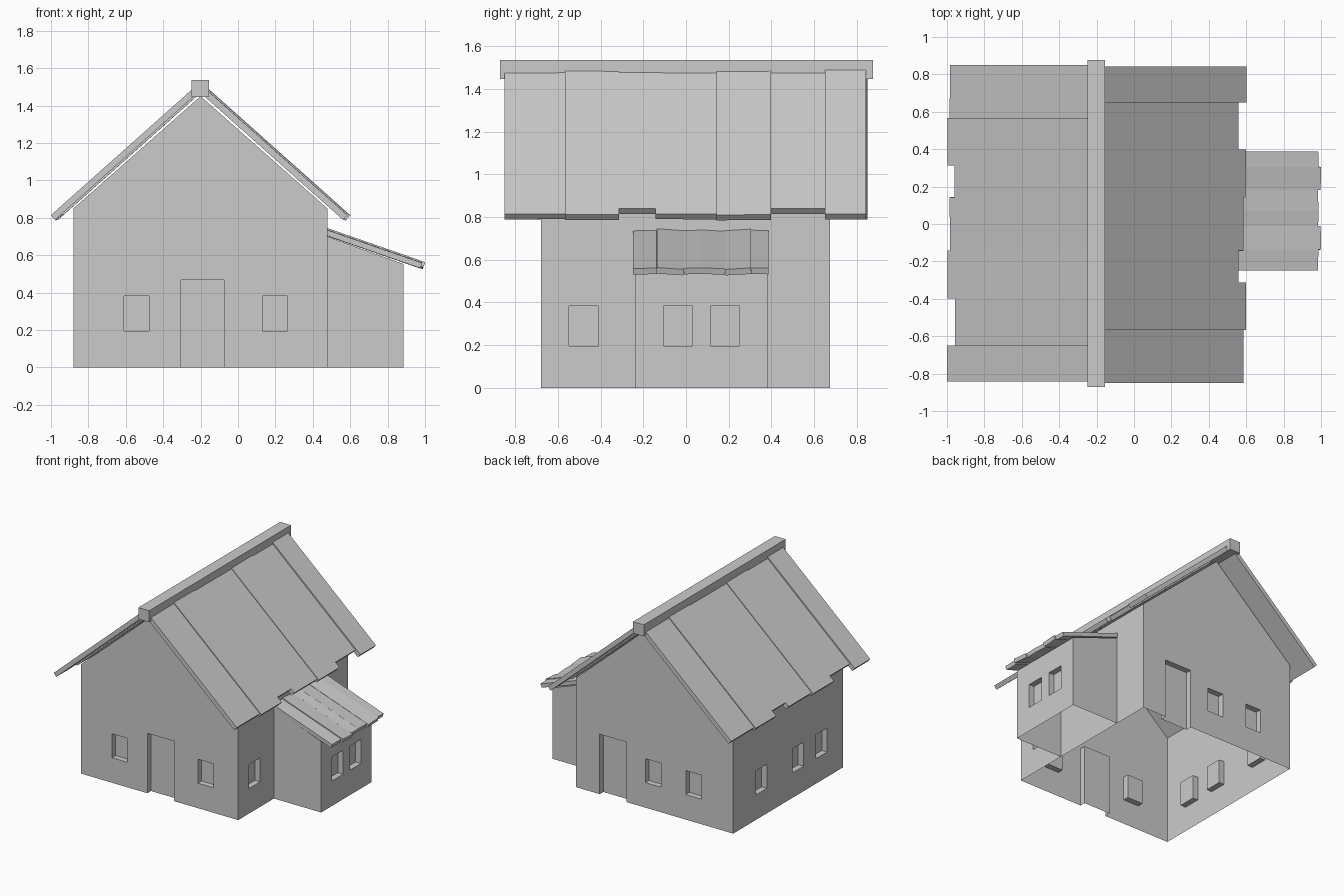
import bpy, bmesh, math
from mathutils import Matrix, Vector

if "Cube" in bpy.data.objects:
    bpy.data.objects.remove(bpy.data.objects["Cube"])

RIDGE_X = -0.2
DEPTH = 0.045


def finish(name, bm):
    bmesh.ops.recalc_face_normals(bm, faces=bm.faces)
    me = bpy.data.meshes.new(name)
    bm.to_mesh(me)
    bm.free()
    ob = bpy.data.objects.new(name, me)
    bpy.context.collection.objects.link(ob)
    return ob


def add_box(bm, lo, hi, mat=Matrix.Identity(4)):
    lo, hi = Vector(lo), Vector(hi)
    size = hi - lo
    m = mat @ Matrix.Translation((lo + hi) / 2) @ Matrix.Diagonal((*size, 1))
    bmesh.ops.create_cube(bm, size=1, matrix=m)


def shell(name, profile, y0, y1, recesses, drop):
    """Extrude an xz profile along y, press in the recesses, remove unwanted faces."""
    bm = bmesh.new()
    f = bm.faces.new([bm.verts.new((x, y0, z)) for x, z in profile])
    ext = bmesh.ops.extrude_face_region(bm, geom=[f])["geom"]
    bmesh.ops.translate(bm, vec=(0, y1 - y0, 0),
                        verts=[v for v in ext if isinstance(v, bmesh.types.BMVert)])
    ob = finish(name, bm)
    bm = bmesh.new()
    for lo, hi in recesses:
        add_box(bm, lo, hi)
    cutter = finish(name + "_cutter", bm)
    cutter.hide_render = True
    mod = ob.modifiers.new("recesses", 'BOOLEAN')
    mod.operation, mod.object, mod.solver = 'DIFFERENCE', cutter, 'EXACT'
    deps = bpy.context.evaluated_depsgraph_get()
    bm = bmesh.new()
    bm.from_mesh(bpy.data.meshes.new_from_object(ob.evaluated_get(deps)))
    ob.modifiers.clear()
    bpy.data.objects.remove(cutter)
    gone = [f for f in bm.faces if drop(f.calc_center_median(), f.normal)]
    bmesh.ops.delete(bm, geom=gone, context='FACES')
    bm.to_mesh(ob.data)
    bm.free()
    return ob


# Openings: the wall's outer plane, its inward direction, and the span along it
def opening_y(a, b, wall, inward, z0=0.195, z1=0.382):
    ys = sorted((wall - inward * 0.1, wall + inward * DEPTH))
    return (a, ys[0], z0), (b, ys[1], z1)


def opening_x(a, b, wall, inward, z0=0.195, z1=0.382):
    xs = sorted((wall - inward * 0.1, wall + inward * DEPTH))
    return (xs[0], a, z0), (xs[1], b, z1)


# Main house walls, open underneath
X0, X1, Y0, Y1 = -0.88, 0.478, -0.68, 0.675
cuts = [opening_y(-0.305, -0.075, Y0, 1, -0.1, 0.467),
        opening_y(0.04, 0.272, Y1, -1, -0.1, 0.467)]
cuts += [opening_y(a, a + 0.135, Y0, 1) for a in (-0.61, 0.13)]
cuts += [opening_y(a, a + 0.135, Y1, -1) for a in (-0.257, -0.606)]
cuts += [opening_x(a, a + 0.137, X0, 1) for a in (0.26, -0.19, -0.48)]
cuts += [opening_x(-0.547, -0.41, X1, -1)]
shell("house_walls", [(X0, 0), (X1, 0), (X1, 0.85), (RIDGE_X, 1.45), (X0, 0.85)],
      Y0, Y1, cuts, lambda c, n: c.z < 0.001)

# Side annex walls, open underneath and against the house
AX = 0.885
shell("annex_walls", [(X1, 0), (AX, 0), (AX, 0.553), (X1, 0.7)], -0.24, 0.382,
      [opening_x(a, a + 0.136, AX, -1) for a in (-0.105, 0.114)],
      lambda c, n: c.z < 0.001 or c.x < X1 + 0.001)


# Plank roofs: (y start, y end, end x, lift, roll)
def planks(name, rows, start, angle, thick, spin=Matrix.Identity(4)):
    bm = bmesh.new()
    for ya, yb, xe, lift, roll in rows:
        length = (xe - start[0]) / math.cos(angle)
        m = (spin @ Matrix.Translation((start[0], (ya + yb) / 2, start[1]))
             @ Matrix.Rotation(angle, 4, 'Y') @ Matrix.Rotation(roll, 4, 'X'))
        h = (yb - ya) / 2
        add_box(bm, (0, -h, lift - thick), (length, h, lift), m)
    return finish(name, bm)


main_rows = [(-0.85, -0.567, 0.585, 0, 0.004), (-0.567, -0.313, 0.594, 0.006, -0.006),
             (-0.313, -0.143, 0.558, 0.001, 0), (-0.143, 0.143, 0.585, 0, -0.004),
             (0.143, 0.398, 0.594, 0.005, 0.006), (0.398, 0.65, 0.558, 0, 0),
             (0.65, 0.842, 0.594, 0.01, 0)]
slope = math.radians(41.7)
planks("roof_right", main_rows, (RIDGE_X, 1.514), slope, 0.034)
# The left slope repeats the right one turned half way round the ridge
turn = (Matrix.Translation((RIDGE_X, 0, 0)) @ Matrix.Rotation(math.pi, 4, 'Z')
        @ Matrix.Translation((-RIDGE_X, 0, 0)))
planks("roof_left", main_rows, (RIDGE_X, 1.514), slope, 0.034, turn)

annex_rows = [(-0.248, -0.137, 0.985, 0, 0.02), (-0.137, -0.011, 0.998, 0.004, -0.07),
              (-0.011, 0.072, 0.985, 0.001, 0.03), (0.072, 0.183, 0.985, 0, -0.05),
              (0.183, 0.305, 0.998, 0.003, 0.06), (0.305, 0.387, 0.985, 0.001, -0.02)]
planks("annex_roof", annex_rows, (0.47, 0.739), math.radians(19.2), 0.03)

# Ridge beam
bm = bmesh.new()
add_box(bm, (-0.249, -0.872, 1.446), (-0.156, 0.876, 1.536))
finish("ridge_beam", bm)
